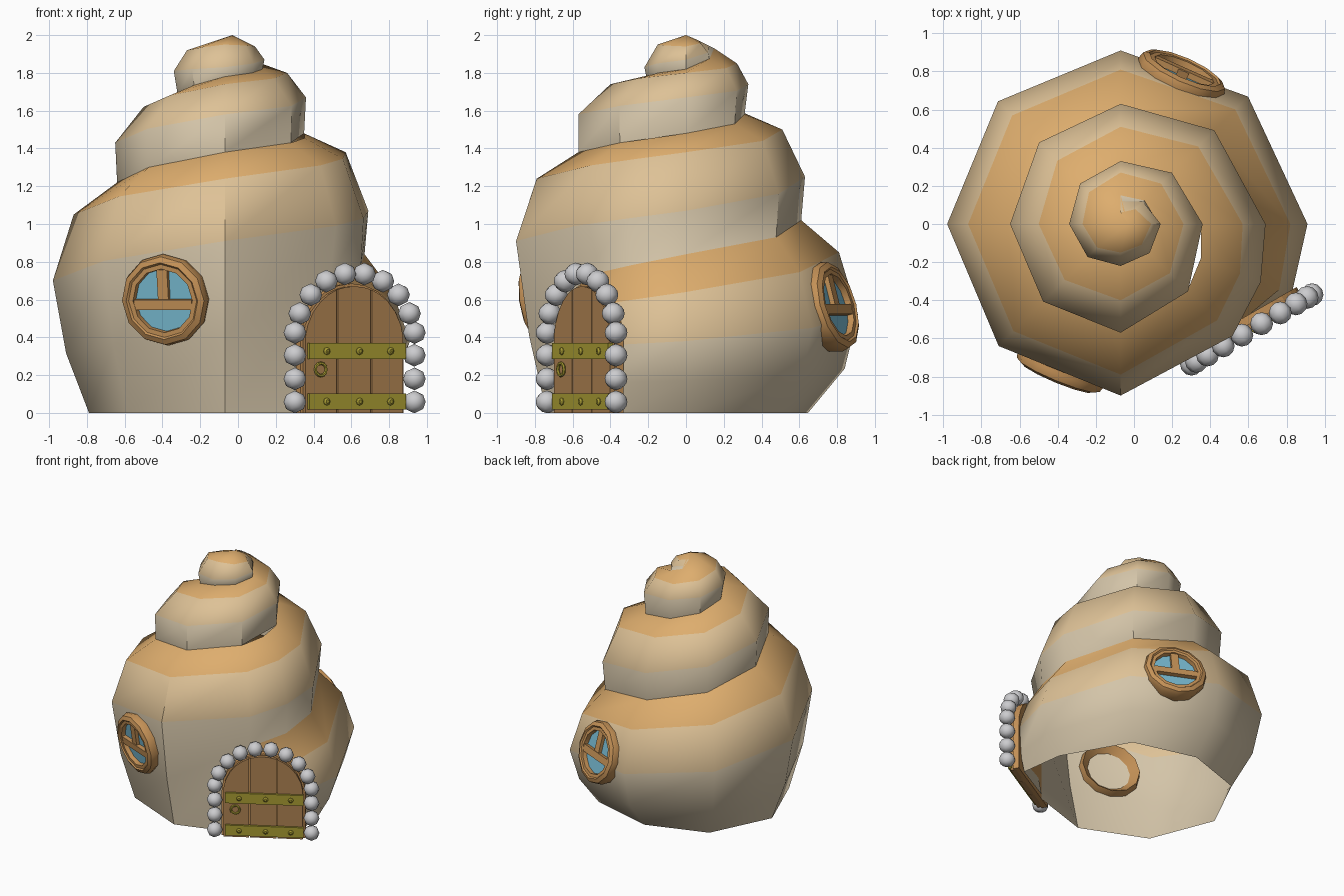
import bpy, bmesh, math
from mathutils import Matrix, Vector

if "Cube" in bpy.data.objects:
    bpy.data.objects.remove(bpy.data.objects["Cube"])

def mat(name, r, g, b):
    m = bpy.data.materials.new(name)
    m.diffuse_color = [c / 12.92 if c < .04 else ((c + .055) / 1.055) ** 2.4 for c in (r, g, b)] + [1]
    m.use_nodes = True
    m.node_tree.nodes["Principled BSDF"].inputs["Base Color"].default_value = m.diffuse_color
    return m

ORANGE = mat("shell orange", .87, .68, .43)
TAN = mat("shell tan", .87, .76, .59)
CREAM = mat("shell cream", .83, .77, .66)
TRIM = mat("light wood", .77, .57, .34)
WOOD = mat("door wood", .68, .51, .32)
GOLD = mat("brass", .66, .61, .20)
STONE = mat("grey stone", .80, .80, .81)
GLASS = mat("blue glass", .47, .73, .82)

def finish(name, bm, mats, M=None, angle=40, fix=True):
    if fix:
        bmesh.ops.recalc_face_normals(bm, faces=bm.faces)
    me = bpy.data.meshes.new(name)
    bm.to_mesh(me)
    bm.free()
    ob = bpy.data.objects.new(name, me)
    bpy.context.collection.objects.link(ob)
    for m in mats:
        me.materials.append(m)
    if M:
        ob.matrix_world = M
    if angle:
        bpy.ops.object.select_all(action='DESELECT')
        ob.select_set(True)
        bpy.context.view_layer.objects.active = ob
        bpy.ops.object.shade_smooth_by_angle(angle=math.radians(angle))
    return ob

def frame(origin, az, tilt):
    """Local axes: X sideways, Y up, Z outward."""
    a, t = math.radians(az), math.radians(tilt)
    n = Vector((math.cos(t) * math.cos(a), math.cos(t) * math.sin(a), math.sin(t)))
    u = Vector((-math.sin(a), math.cos(a), 0))
    return Matrix.Translation(origin) @ Matrix((u, n.cross(u), n)).transposed().to_4x4()

def prism(name, pts, d0, d1, m, M):
    bm = bmesh.new()
    f = bm.faces.new([bm.verts.new((x, y, d0)) for x, y in pts])
    r = bmesh.ops.extrude_face_region(bm, geom=[f])
    vs = [g for g in r['geom'] if isinstance(g, bmesh.types.BMVert)]
    bmesh.ops.translate(bm, verts=vs, vec=(0, 0, d1 - d0))
    return finish(name, bm, [m], M, 0)

def bar(name, x0, x1, y0, y1, d0, d1, m, M):
    return prism(name, [(x0, y0), (x1, y0), (x1, y1), (x0, y1)], d0, d1, m, M)

def lathe(name, profile, n, m, M, closed=True):
    bm = bmesh.new()
    rings = [[bm.verts.new((r * math.cos(2 * math.pi * i / n), r * math.sin(2 * math.pi * i / n), d))
              for i in range(n)] for r, d in profile]
    for j in range(len(rings) if closed else len(rings) - 1):
        a, b = rings[j], rings[(j + 1) % len(rings)]
        for i in range(n):
            bm.faces.new((a[i], a[(i + 1) % n], b[(i + 1) % n], b[i]))
    return finish(name, bm, [m], M, 35)

# Shell: per quarter turn, (radius, height) of widest line, shoulder and seam
K = [(.98, .38, .89, .64, .74, .84), (.91, .52, .81, .85, .61, 1.02),
     (.91, .70, .80, 1.05, .57, 1.22), (.90, .91, .79, 1.24, .57, 1.38),
     (.76, 1.07, .64, 1.38, .42, 1.48), (.63, 1.25, .51, 1.50, .31, 1.58),
     (.58, 1.43, .43, 1.62, .25, 1.69), (.57, 1.58, .40, 1.74, .21, 1.78),
     (.43, 1.67, .33, 1.80, .20, 1.82), (.33, 1.74, .27, 1.85, .15, 1.93),
     (.27, 1.81, .20, 1.92, 0, 2), (.22, 1.83, .15, 1.95, 0, 2),
     (.21, 1.87, .16, 1.94, 0, 2), (.12, 1.945, .06, 1.975, 0, 2)]
START = {-.5: (.79, .33, .80, .55, .79, .72), -.25: (.97, .36, .90, .59, .78, .78)}
FOOT = [.82, .71, .79, .82, .85]

def lerp(a, b, t):
    return a + (b - a) * t

def row(k):
    if k in START:
        return START[k]
    i = min(int(k), len(K) - 2)
    r = [lerp(a, b, k - i) for a, b in zip(K[i], K[i + 1])]
    if k > 9.2:
        r[4:] = [0, 2]
    return r

def profile(k):
    w, wz, c, cz, s, sz = row(k)
    if k > 3.5:
        low = row(k - 4)[4:]
        foot = [low, low]
    elif k == 3.5:
        foot = [(.79, 0), (.79, .72)]
    elif k < 0:
        foot = [(w * .95, 0), (w * .98, wz * .45)]
    else:
        i = int(k)
        foot = [(w * lerp(FOOT[i], FOOT[i + 1], k - i), 0), (w * .923, wz * .45)]
    return foot + [(w, wz), (c, cz), (s, sz)]

bm = bmesh.new()
steps = [-.5, -.25] + [i / 2 for i in range(7)] + [3.5, 3.75] + [i / 2 for i in range(8, 27)]
cols = []
for k in steps:
    a = k * math.pi / 2
    cols.append([Vector((-.03, 0, z)) if r == 0 else
                 Vector((-.07 + r * math.cos(a), r * math.sin(a), z)) for r, z in profile(k)])
for n, (A, B) in enumerate(zip(cols, cols[1:])):
    for j in range(4):
        if j == 0 and steps[n] >= 3.5:
            continue
        pts = []
        for p in (A[j], B[j], B[j + 1], A[j + 1]):
            if all((p - q).length > 1e-5 for q in pts):
                pts.append(p)
        if len(pts) > 2:
            f = bm.faces.new([bm.verts.new(p) for p in pts])
            f.material_index = (0, 0, 1, 2)[j]
bmesh.ops.remove_doubles(bm, verts=bm.verts, dist=1e-4)
finish("spiral_shell", bm, [CREAM, TAN, ORANGE], None, 45, fix=False)

# Round windows
def window(tag, origin, az, tilt):
    M = frame(origin, az, tilt)
    lathe(tag + "_window_ring", [(.225, -.07), (.245, .01), (.235, .045), (.205, .06),
                                 (.195, .05), (.17, .05), (.165, -.01)], 12, TRIM, M)
    prism(tag + "_window_glass", [(.175 * math.cos(i * math.pi / 6), .175 * math.sin(i * math.pi / 6))
                                  for i in range(12)], .008, .016, GLASS, M)
    bar(tag + "_window_crossbar", -.165, .165, -.05, .005, .012, .048, TRIM, M)
    bar(tag + "_window_upright", -.03, .03, .005, .165, .012, .042, TRIM, M)

window("front", (-.38, -.75, .60), -112.5, -8)
window("back", (.245, .765, .56), 66, 15)

# Arched door
D = frame((.61, -.54, 0), -60, 0)
SPRING = .37

def arch(h, x0, x1, n=6):
    xs = [lerp(x1, x0, .5 - .5 * math.cos(math.pi * i / n)) for i in range(n + 1)]
    return [(x0, 0), (x1, 0)] + [(x, SPRING + math.sqrt(max(h * h - x * x, 0))) for x in xs]

prism("door_backing", arch(.315, -.315, .315, 12), -.06, -.015, TRIM, D)
for i, (a, b) in enumerate([(-.298, -.108), (-.1, .1), (.108, .298)]):
    prism("door_plank_%d" % i, arch(.30, a, b), -.03, .012, WOOD, D)
for i, z in enumerate((.018, .285)):
    bar("door_band_%d" % i, -.285, .305, z, z + .085, 0, .03, GOLD, D)
    for j, x in enumerate((-.18, .02, .21)):
        lathe("rivet_%d_%d" % (i, j), [(.02, .02), (.02, .035), (.01, .043), (.001, .043)],
              8, GOLD, D @ Matrix.Translation((x, z + .042, 0)), False)
ring = [(.033 + .009 * math.cos(t * math.pi / 3), .02 + .009 * math.sin(t * math.pi / 3)) for t in range(6)]
lathe("door_handle", ring, 12, GOLD, D @ Matrix.Translation((-.21, .23, 0)))

# Stone beads round the door
spots = [(s * .365, z) for s in (-1, 1) for z in (.058, .18, .305, .425)]
spots += [(.37 * math.cos(math.radians(a)), SPRING + .37 * math.sin(math.radians(a)))
          for a in [25 + 130 * i / 7 for i in range(8)]]
for i, (x, z) in enumerate(spots):
    bm = bmesh.new()
    bmesh.ops.create_uvsphere(bm, u_segments=8, v_segments=6, radius=.06)
    finish("stone_bead_%02d" % i, bm, [STONE], D @ Matrix.Translation((x, z, .015)), 60)
